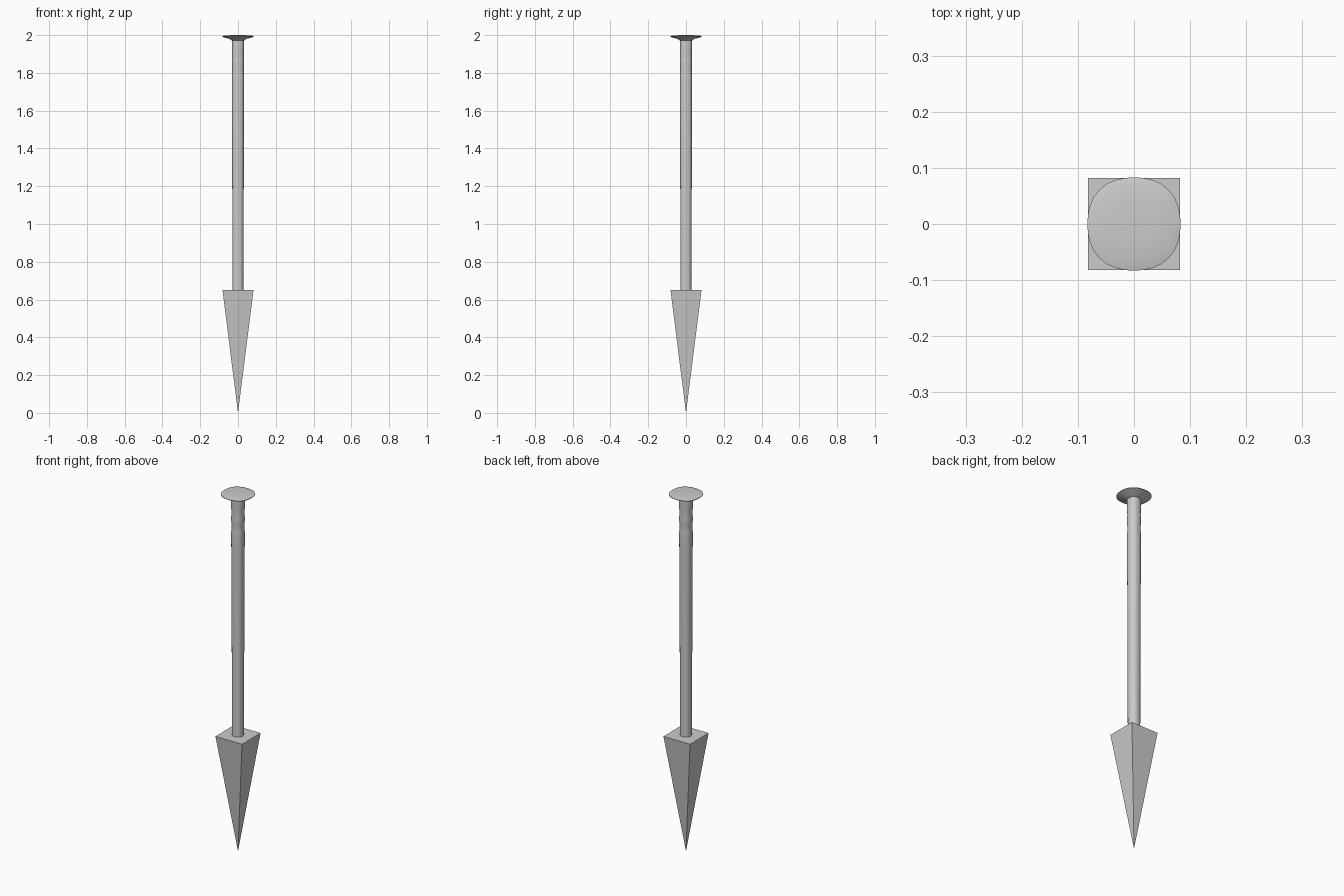
import bpy, bmesh, math

if "Cube" in bpy.data.objects:
    bpy.data.objects.remove(bpy.data.objects["Cube"])

SIDES = 32


def section(r, z, p):
    """Rounded-square ring of points at height z."""
    pts = []
    for i in range(SIDES):
        a = 2 * math.pi * i / SIDES
        c, s = math.cos(a), math.sin(a)
        k = r / (abs(c) ** p + abs(s) ** p) ** (1 / p)
        pts.append((k * c, k * s, z))
    return pts


def loft(name, profile, p):
    """Closed solid through (radius, height) stations, listed from the bottom up."""
    bm = bmesh.new()
    rings = [[bm.verts.new(co) for co in section(r, z, p)] for r, z in profile]
    for low, high in zip(rings, rings[1:]):
        for i in range(SIDES):
            j = (i + 1) % SIDES
            bm.faces.new((low[i], low[j], high[j], high[i]))
    bm.faces.new(rings[0][::-1])
    bm.faces.new(rings[-1])
    me = bpy.data.meshes.new(name)
    bm.to_mesh(me)
    bm.free()
    ob = bpy.data.objects.new(name, me)
    bpy.context.collection.objects.link(ob)
    bpy.context.view_layer.objects.active = ob
    ob.select_set(True)
    bpy.ops.object.shade_smooth_by_angle(angle=math.radians(40))
    ob.select_set(False)
    return ob


# Flat-shaded four-sided spike, point down
half = 0.082
bpy.ops.mesh.primitive_cone_add(vertices=4, radius1=0, radius2=half * math.sqrt(2),
                                depth=0.65, location=(0, 0, 0.325),
                                rotation=(0, 0, math.pi / 4))
bpy.context.object.name = "spike"

# Slightly tapered shaft with a rippled neck at the top
shaft = [(0.029, 0.64), (0.031, 1.4), (0.033, 1.76), (0.033, 1.78),
         (0.0305, 1.80), (0.0305, 1.82), (0.033, 1.845), (0.033, 1.865),
         (0.031, 1.89), (0.033, 1.915), (0.033, 1.975)]
loft("shaft", shaft, 2.35)

# Shallow domed head, flaring out from the neck
head = [(0.033, 1.972), (0.045, 1.980), (0.078, 1.989), (0.083, 1.992),
        (0.083, 1.995), (0.070, 1.998), (0.040, 1.9995), (0.004, 2.0)]
loft("head", head, 2.3)
